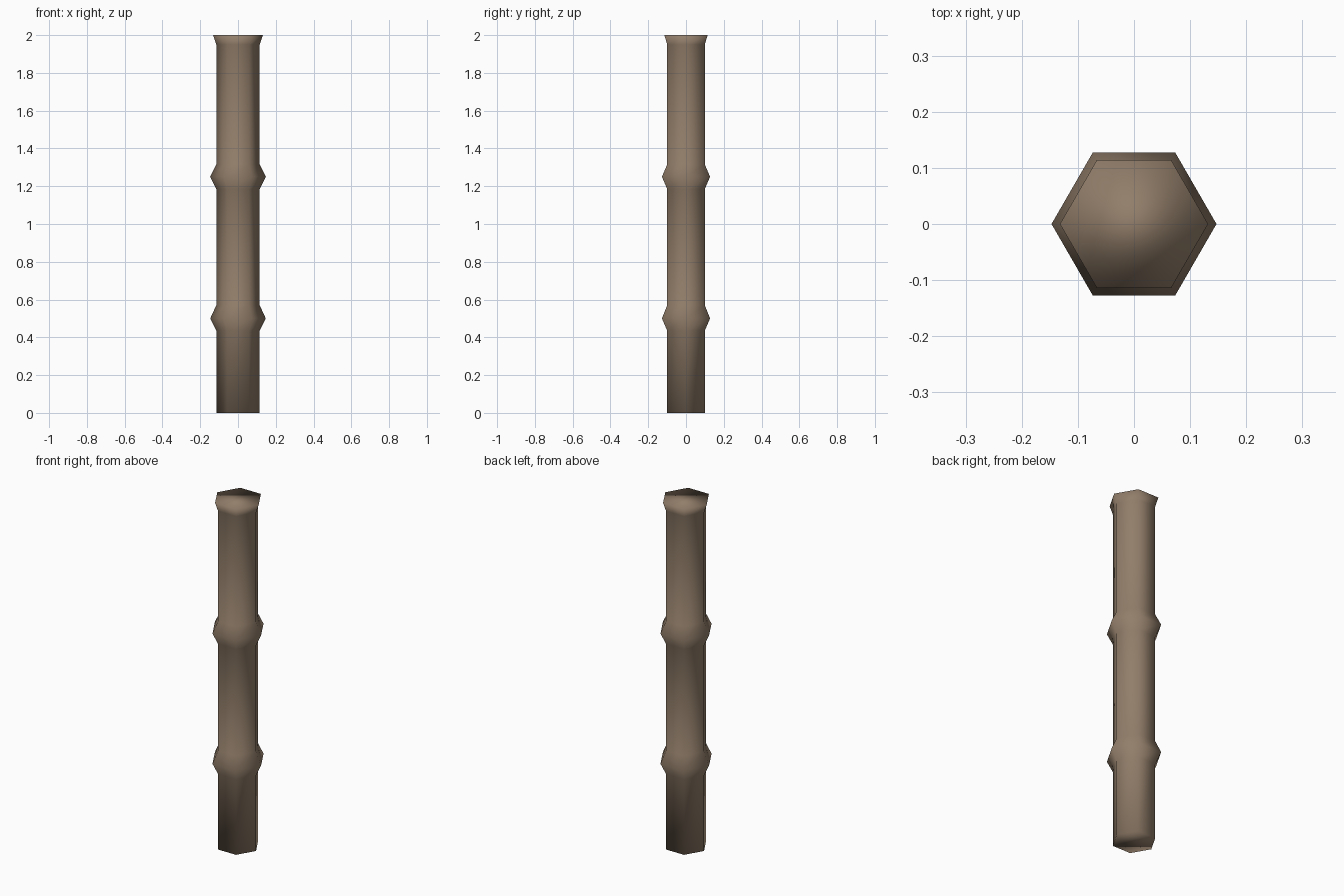
import bpy, bmesh, math

if "Cube" in bpy.data.objects:
    bpy.data.objects.remove(bpy.data.objects["Cube"])

SIDES = 6
# (radius, height) up the pole: shaft, two swollen joints, flared top
PROFILE = [(0.115, 0.0),
           (0.115, 0.435), (0.147, 0.5), (0.115, 0.57),
           (0.115, 1.185), (0.147, 1.25), (0.115, 1.315),
           (0.115, 1.95), (0.132, 2.0)]

bm = bmesh.new()
rings = []
for r, z in PROFILE:
    rings.append([bm.verts.new((r * math.cos(math.tau * i / SIDES),
                                r * math.sin(math.tau * i / SIDES), z))
                  for i in range(SIDES)])

# Walls between neighbouring rings
for low, high in zip(rings, rings[1:]):
    for i in range(SIDES):
        j = (i + 1) % SIDES
        bm.faces.new((low[i], low[j], high[j], high[i]))

# End caps
bm.faces.new(rings[0][::-1])
bm.faces.new(rings[-1])
for f in bm.faces:
    f.smooth = True

mesh = bpy.data.meshes.new("bamboo_pole")
bm.to_mesh(mesh)
bm.free()

# Brown colour
brown = bpy.data.materials.new("bamboo brown")
brown.diffuse_color = (0.29, 0.21, 0.145, 1)
brown.use_nodes = True
brown.node_tree.nodes["Principled BSDF"].inputs["Base Color"].default_value = brown.diffuse_color
mesh.materials.append(brown)

pole = bpy.data.objects.new("bamboo_pole", mesh)
bpy.context.collection.objects.link(pole)
